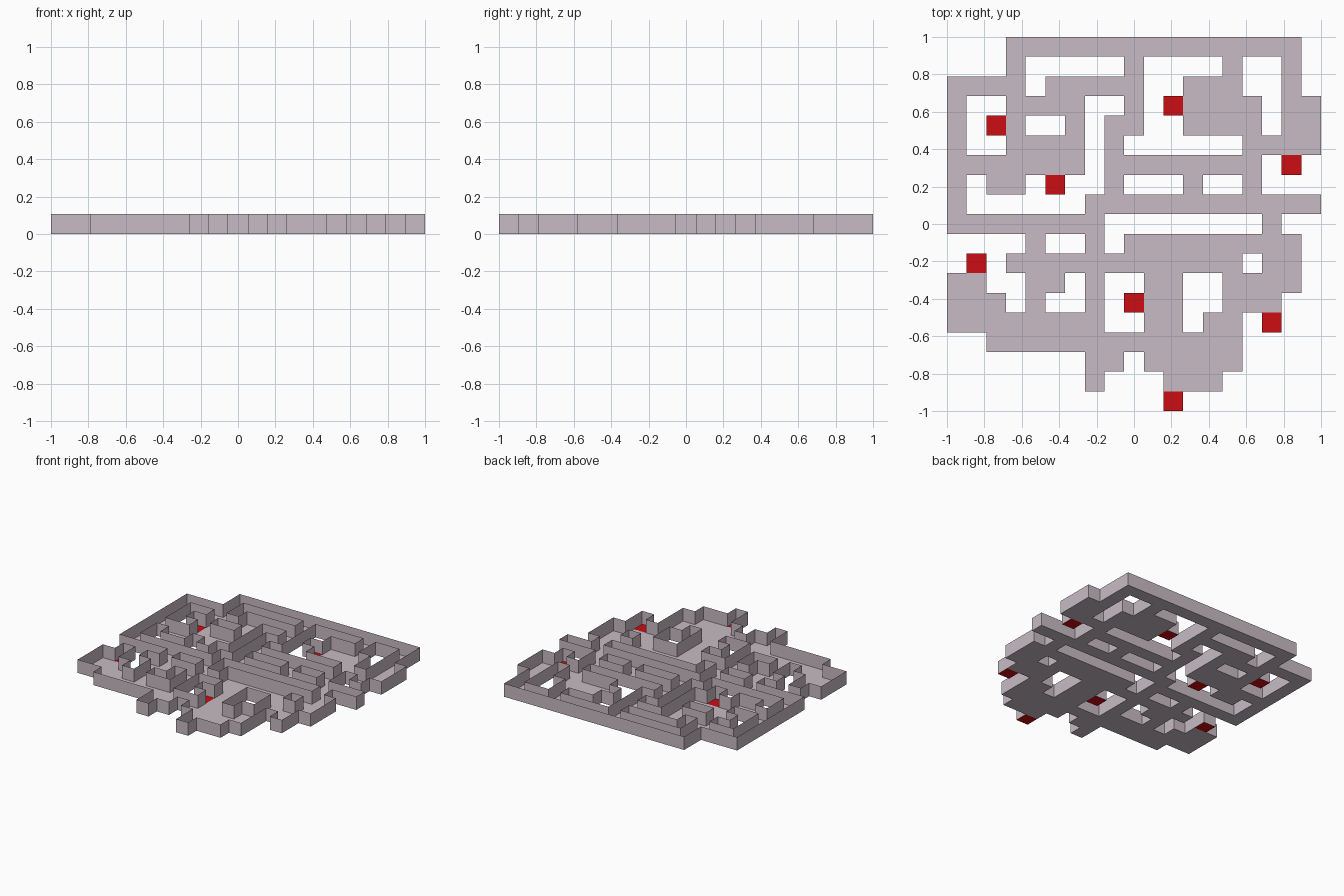
import bpy, bmesh

if "Cube" in bpy.data.objects:
    bpy.data.objects.remove(bpy.data.objects["Cube"])

N = 19             # cells per side; column 0 is at -x, row 0 at the back (+y)
S = 2.0 / N        # cell size, also the wall height

# Corridors running in x: (row, first column, last column)
ACROSS = [(0, 3, 17), (2, 0, 3), (2, 5, 9), (3, 3, 6), (5, 3, 6), (6, 0, 6),
          (5, 15, 18), (6, 8, 15), (7, 2, 3), (8, 7, 18), (9, 0, 7),
          (10, 9, 17), (11, 3, 14), (12, 4, 5), (12, 14, 17), (13, 0, 2),
          (13, 14, 16), (14, 0, 7), (14, 13, 14), (15, 2, 14), (16, 7, 8),
          (16, 10, 14)]
# Corridors running in y: (column, first row, last row)
ALONG = [(0, 2, 9), (3, 0, 6), (3, 6, 7), (6, 3, 6), (9, 0, 4), (8, 4, 8),
         (12, 6, 8), (15, 3, 8), (14, 0, 2), (17, 0, 5), (18, 3, 5),
         (16, 8, 10), (4, 10, 15), (7, 8, 17)]
# Rooms: (first column, first row, last column, last row)
ROOMS = [(12, 2, 14, 4), (0, 12, 1, 14), (10, 11, 11, 15),
         (16, 10, 17, 12), (11, 15, 13, 17)]
# Red dead-end cells: (column, row)
ENDS = {(11, 3), (2, 4), (17, 6), (5, 7), (1, 11), (9, 13), (16, 14), (11, 18)}


def block(c0, r0, c1, r1):
    return {(c, r) for c in range(c0, c1 + 1) for r in range(r0, r1 + 1)}


def make_object(name, quads, color):
    bm = bmesh.new()
    for quad in quads:
        bm.faces.new([bm.verts.new((x * S - 1, 1 - y * S, z * S)) for x, y, z in quad])
    bmesh.ops.remove_doubles(bm, verts=bm.verts, dist=1e-4)
    mesh = bpy.data.meshes.new(name)
    bm.to_mesh(mesh)
    bm.free()
    mat = bpy.data.materials.new(name + "_color")
    mat.diffuse_color = color
    mat.use_nodes = True
    mat.node_tree.nodes["Principled BSDF"].inputs["Base Color"].default_value = mat.diffuse_color
    mesh.materials.append(mat)
    obj = bpy.data.objects.new(name, mesh)
    bpy.context.collection.objects.link(obj)


def tiles(cells):
    return [[(c, r + 1, 0), (c + 1, r + 1, 0), (c + 1, r, 0), (c, r, 0)]
            for c, r in sorted(cells)]


# Gather the floor cells
floor = set()
for r, c0, c1 in ACROSS:
    floor |= block(c0, r, c1, r)
for c, r0, r1 in ALONG:
    floor |= block(c, r0, c, r1)
for room in ROOMS:
    floor |= block(*room)
walkable = floor | ENDS

# Thin walls wherever a walkable cell meets open space, facing the corridor
walls = []
for c, r in sorted(walkable):
    corners = [(c, r), (c + 1, r), (c + 1, r + 1), (c, r + 1)]
    for i, (dc, dr) in enumerate([(0, -1), (1, 0), (0, 1), (-1, 0)]):
        if (c + dc, r + dr) not in walkable:
            a, b = corners[i], corners[(i + 1) % 4]
            walls.append([(*a, 0), (*b, 0), (*b, 1), (*a, 1)])

STONE = (0.58, 0.50, 0.55, 1)
make_object("corridor_floor", tiles(floor), STONE)
make_object("end_tiles", tiles(ENDS), (0.6, 0.004, 0.006, 1))
make_object("maze_walls", walls, STONE)
